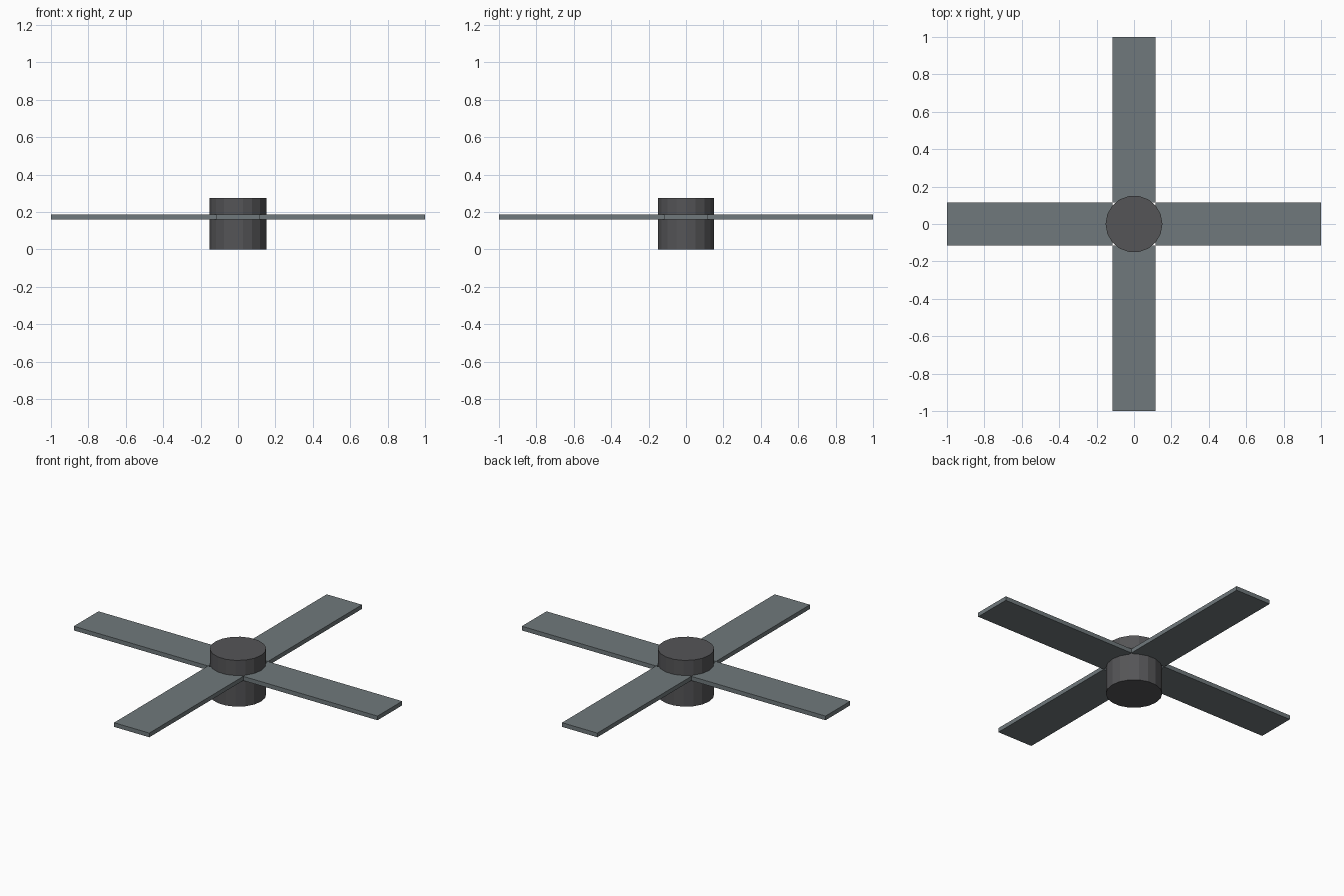
import bpy
from math import cos, sin, pi
from mathutils import Matrix

if "Cube" in bpy.data.objects:
    bpy.data.objects.remove(bpy.data.objects["Cube"])

HUB_R, HUB_H = 0.152, 0.275
HALF_W = 0.116                  # blade half width, also where blades start
Z0, Z1 = 0.16, 0.185            # blade underside and top


def material(name, rgb):
    mat = bpy.data.materials.new(name)
    mat.diffuse_color = (*rgb, 1)
    mat.use_nodes = True
    mat.node_tree.nodes["Principled BSDF"].inputs["Base Color"].default_value = mat.diffuse_color
    return mat


def prism(name, outline, z0, z1, mat):
    """Extrude a counter-clockwise outline from z0 to z1."""
    n = len(outline)
    verts = [(x, y, z) for z in (z0, z1) for x, y in outline]
    faces = [tuple(reversed(range(n))), tuple(range(n, 2 * n))]
    faces += [(i, (i + 1) % n, (i + 1) % n + n, i + n) for i in range(n)]
    mesh = bpy.data.meshes.new(name)
    mesh.from_pydata(verts, [], faces)
    mesh.materials.append(mat)
    obj = bpy.data.objects.new(name, mesh)
    bpy.context.collection.objects.link(obj)
    return obj


hub_mat = material("dark_grey", (0.09, 0.09, 0.095))
blade_mat = material("blue_grey", (0.16, 0.19, 0.2))

# Central hub, 18 flat sides
ring = [(HUB_R * cos(i * pi / 9), HUB_R * sin(i * pi / 9)) for i in range(18)]
prism("hub", ring, 0, HUB_H, hub_mat)

# Four flat blades, their inner corners touching around the hub
blade = [(HALF_W, -HALF_W), (1, -HALF_W), (1, HALF_W), (HALF_W, HALF_W)]
for i, side in enumerate(("right", "back", "left", "front")):
    obj = prism(f"{side}_blade", blade, Z0, Z1, blade_mat)
    obj.data.transform(Matrix.Rotation(i * pi / 2, 4, 'Z'))
